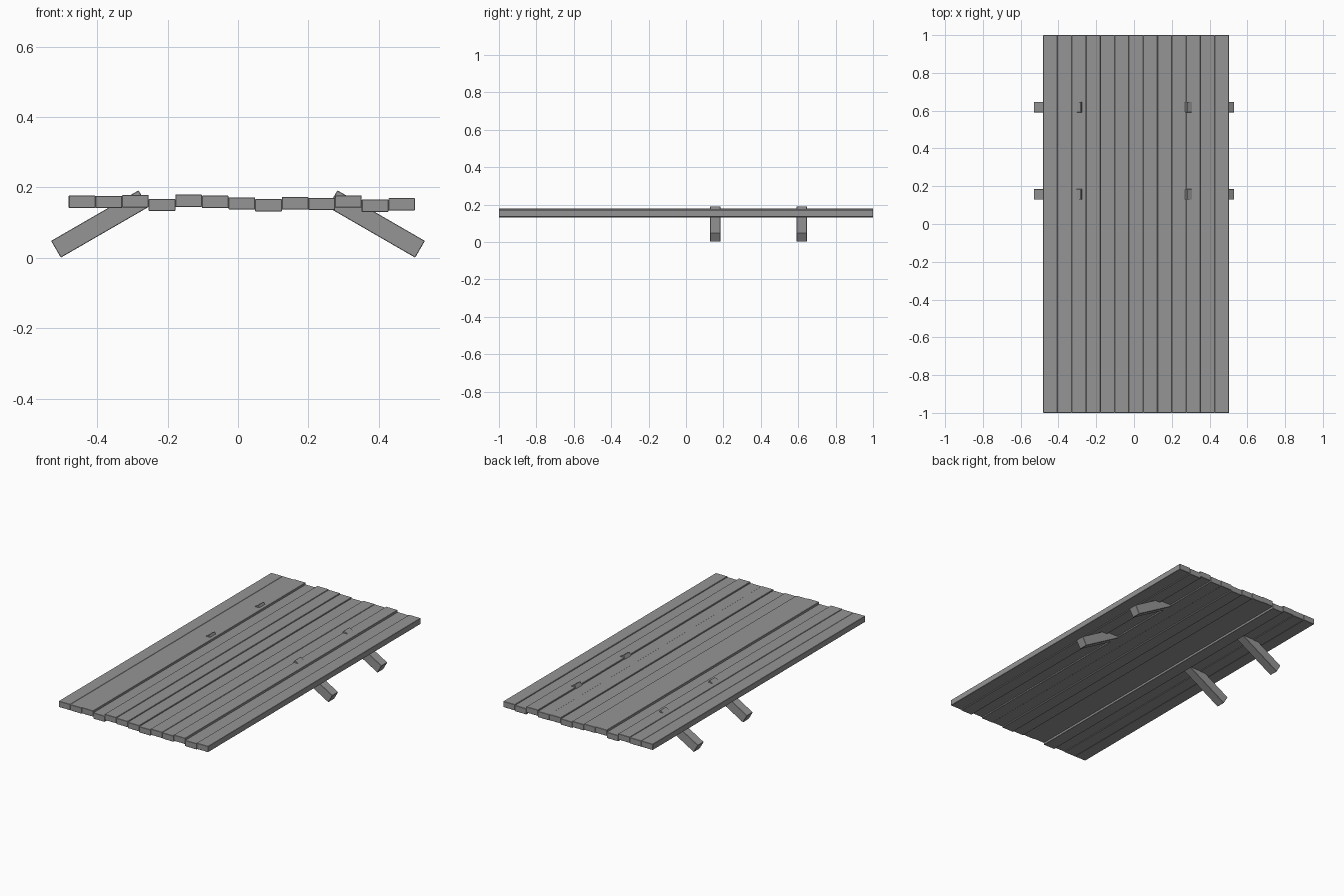
import bpy
from math import radians

if "Cube" in bpy.data.objects:
    bpy.data.objects.remove(bpy.data.objects["Cube"])

# Dark grey for the whole model
grey = bpy.data.materials.new("dark_grey")
grey.diffuse_color = (0.3, 0.3, 0.3, 1)
grey.use_nodes = True
grey.node_tree.nodes["Principled BSDF"].inputs["Base Color"].default_value = grey.diffuse_color


def box(name, center, size, tilt=0.0):
    bpy.ops.mesh.primitive_cube_add(size=1, location=center, rotation=(0, tilt, 0))
    ob = bpy.context.object
    ob.name = name
    ob.scale = size
    ob.data.materials.append(grey)
    # Slim softened edges mark the seams between neighbouring planks
    bpy.ops.object.transform_apply(location=False, rotation=False, scale=True)
    bevel = ob.modifiers.new("soft_edges", 'BEVEL')
    bevel.width = 0.0015
    bevel.segments = 1
    return ob


# Deck planks, each at a slightly different height
heights = [0.159, 0.1585, 0.161, 0.150, 0.162, 0.159, 0.1545,
           0.149, 0.155, 0.153, 0.160, 0.148, 0.152]
left, right = -0.481, 0.503
width = (right - left) / len(heights)
for i, z in enumerate(heights):
    box(f"plank_{i + 1}", (left + (i + 0.5) * width, 0, z), (width, 2.0, 0.035))

# Slanted support legs, mirrored left and right
for side, label in ((-1, "left"), (1, "right")):
    for y, row in ((0.157, "middle"), (0.619, "back")):
        box(f"{row}_{label}_leg", (side * 0.393, y, 0.096),
            (0.287, 0.055, 0.055), side * radians(30))
